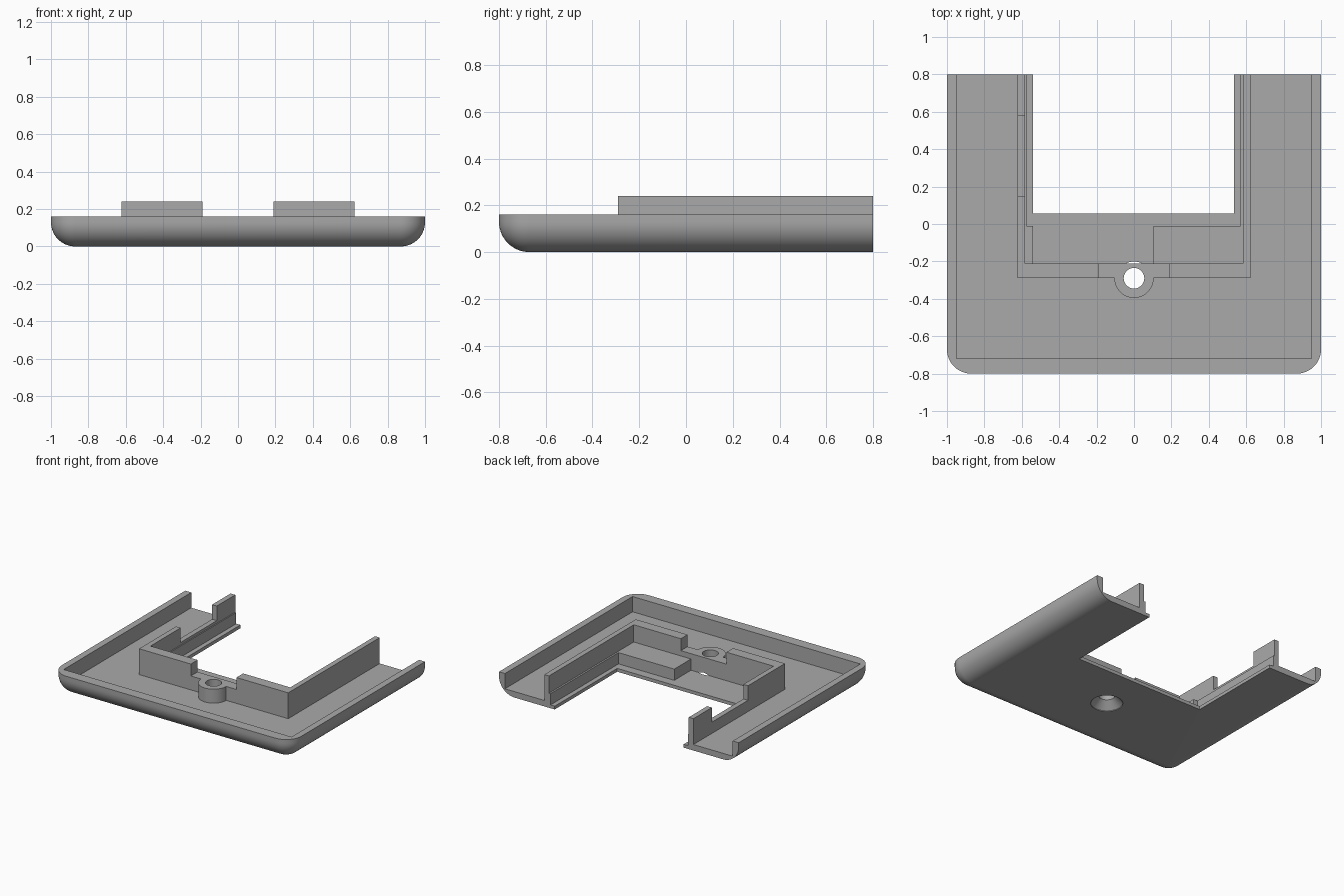
import bpy, bmesh
from math import sin, cos, pi, radians

cube = bpy.data.objects.get("Cube")
if cube:
    bpy.data.objects.remove(cube)

GREY = (0.4, 0.4, 0.4, 1)
grey = bpy.data.materials.new("grey plastic")
grey.use_nodes = True
grey.diffuse_color = GREY
grey.node_tree.nodes["Principled BSDF"].inputs["Base Color"].default_value = GREY

FLOOR, LIP, RIM, STEP, TOP = 0.045, 0.025, 0.16, 0.11, 0.24
R, BACK = 0.13, 0.8
HOLE_Y = -0.29


def loft(name, rings):
    """Skin a stack of equal-length closed rings and cap both ends."""
    bm = bmesh.new()
    loops = [[bm.verts.new(p) for p in ring] for ring in rings]
    n = len(loops[0])
    for low, high in zip(loops, loops[1:]):
        for i in range(n):
            j = (i + 1) % n
            bm.faces.new((low[i], low[j], high[j], high[i]))
    bm.faces.new(loops[0][::-1])
    bm.faces.new(loops[-1])
    bmesh.ops.recalc_face_normals(bm, faces=bm.faces)
    mesh = bpy.data.meshes.new(name)
    bm.to_mesh(mesh)
    bm.free()
    mesh.materials.append(grey)
    obj = bpy.data.objects.new(name, mesh)
    bpy.context.collection.objects.link(obj)
    return obj


def prism(name, outline, z0, z1):
    return loft(name, [[(x, y, z) for x, y in outline] for z in (z0, z1)])


def box(name, x0, x1, y0, y1, z0, z1):
    return prism(name, [(x0, y0), (x1, y0), (x1, y1), (x0, y1)], z0, z1)


def circle(r, z, n=48):
    return [(r * cos(2 * pi * i / n), HOLE_Y + r * sin(2 * pi * i / n), z) for i in range(n)]


def cut(obj, *cutters):
    bpy.context.view_layer.objects.active = obj
    for cutter in cutters:
        cutter.hide_render = True
        mod = obj.modifiers.new("cut", "BOOLEAN")
        mod.operation, mod.solver, mod.object = "DIFFERENCE", "EXACT", cutter
        bpy.ops.object.modifier_apply(modifier=mod.name)


def smooth(obj):
    bpy.ops.object.select_all(action="DESELECT")
    obj.select_set(True)
    bpy.context.view_layer.objects.active = obj
    bpy.ops.object.shade_smooth_by_angle(angle=radians(30))


def tray_ring(inset, z, n=12):
    """Outline with rounded front corners and a square open back."""
    r = max(R - inset, 0.001)
    cx, cy = 1 - R, -BACK + R
    arc = [(r * sin(pi / 2 * i / n), r * cos(pi / 2 * i / n)) for i in range(n + 1)]
    left = [(-cx - c, cy - s, z) for s, c in arc]
    right = [(cx + s, cy - c, z) for s, c in arc]
    return [(-cx - r, BACK, z)] + left + right + [(cx + r, BACK, z)]


# Tray with rolled lower edges, open at the back
steps = 14
rings = [tray_ring(R * (1 - sin(a)), R * (1 - cos(a)))
         for a in (pi / 2 * i / steps for i in range(steps + 1))]
tray = loft("tray", rings + [tray_ring(0, RIM)])

# Cutters: cavity, rear opening, thin lip around it, countersunk screw hole
cavity = box("cavity_cutter", -0.95, 0.95, -0.72, 1, FLOOR, 0.4)
opening = box("opening_cutter", -0.54, 0.535, 0.055, 1, -0.2, 0.4)
recess = box("lip_cutter", -0.575, 0.57, -0.21, 1, LIP, 0.4)
hole = loft("hole_cutter", [circle(0.11, -0.01), circle(0.11, 0.005),
                            circle(0.055, 0.06), circle(0.055, 0.4)])
cut(tray, cavity, opening, recess, hole)
smooth(tray)

# Low centre wall with the screw boss bulging from its front
bulge = [(-0.105 * cos(pi * i / 24), HOLE_Y - 0.105 * sin(pi * i / 24)) for i in range(25)]
boss = prism("screw_boss_wall", [(0.19, -0.21), (-0.19, -0.21), (-0.19, HOLE_Y)]
             + bulge + [(0.19, HOLE_Y)], FLOOR, 0.15)
cut(boss, hole)
smooth(boss)
for cutter in (cavity, opening, recess, hole):
    bpy.data.objects.remove(cutter)


# Tall corner walls
def corner_wall(name, side, end):
    outline = [(0.19, -0.29), (0.622, -0.29), (0.622, end),
               (0.583, end), (0.583, -0.21), (0.19, -0.21)]
    prism(name, [(side * x, y) for x, y in outline], FLOOR, TOP)


corner_wall("left_corner_wall", 1, BACK)
corner_wall("right_corner_wall", -1, 0.15)

# Notch and rear post of the right wall
box("right_notch_wall", -0.622, -0.583, 0.15, 0.58, FLOOR, 0.13)
box("right_rear_post", -0.622, -0.583, 0.58, BACK, FLOOR, TOP)

# Narrow steps along the inner faces of the side walls
box("left_step", 0.57, 0.583, -0.21, BACK, FLOOR, STEP)
box("right_step", -0.583, -0.575, -0.21, BACK, FLOOR, STEP)

# Support blocks in the inner corners
box("left_support_block", 0.105, 0.57, -0.21, -0.01, LIP, STEP)
box("right_support_block", -0.575, -0.54, -0.21, -0.01, LIP, STEP)
